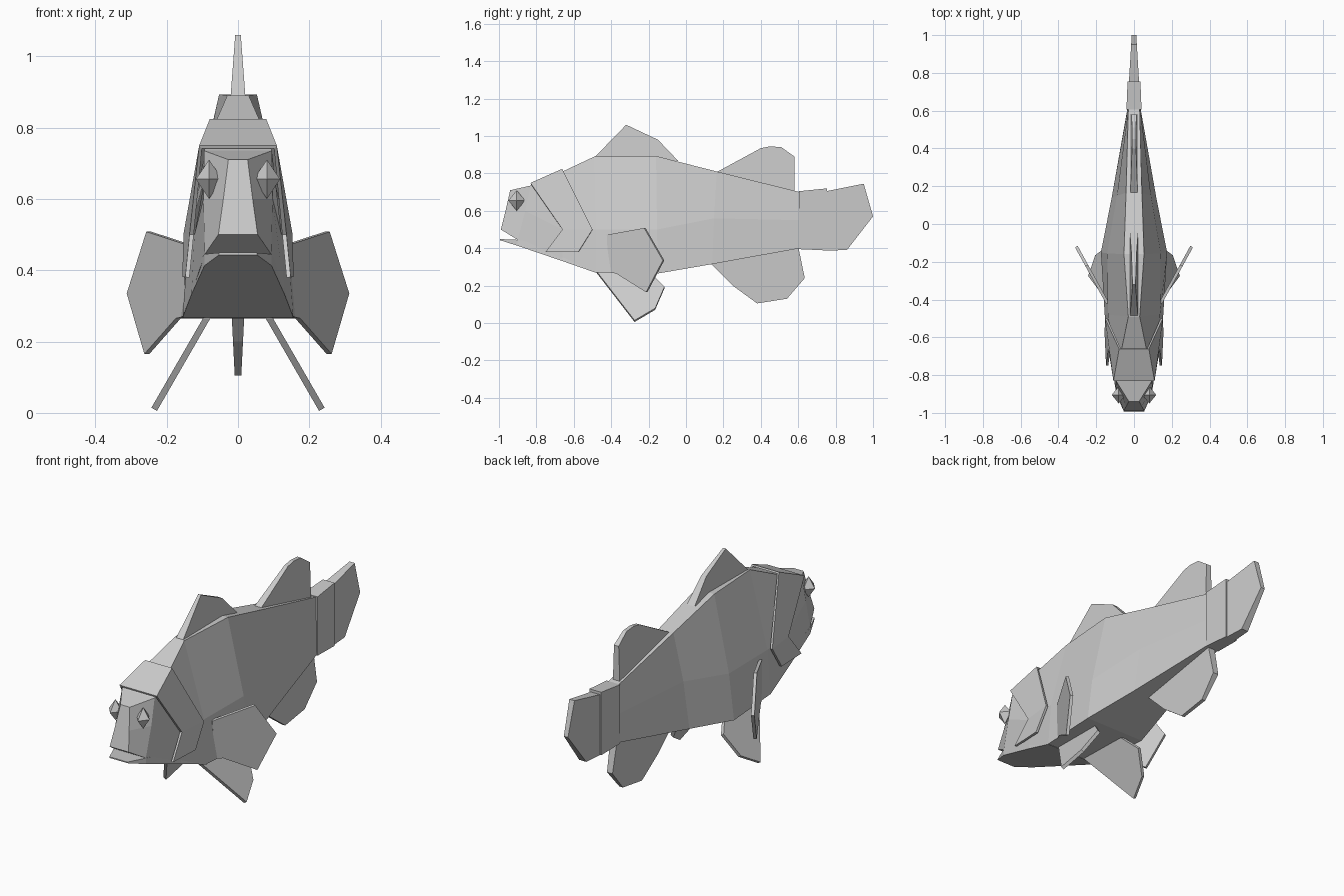
import bpy
import bmesh
from mathutils import Vector, Matrix

if "Cube" in bpy.data.objects:
    bpy.data.objects.remove(bpy.data.objects["Cube"], do_unlink=True)

# One plain colour
grey = bpy.data.materials.new("light_grey")
grey.use_nodes = True
colour = (0.6, 0.6, 0.6, 1)
grey.diffuse_color = colour
grey.node_tree.nodes["Principled BSDF"].inputs["Base Color"].default_value = colour


def finish(name, bm):
    bmesh.ops.recalc_face_normals(bm, faces=bm.faces)
    mesh = bpy.data.meshes.new(name)
    bm.to_mesh(mesh)
    bm.free()
    mesh.materials.append(grey)
    obj = bpy.data.objects.new(name, mesh)
    bpy.context.scene.collection.objects.link(obj)
    return obj


def loft(name, sections):
    """Skin mirrored sections; each is a list of (half width, y, z) from top to bottom."""
    bm = bmesh.new()
    rings = []
    for section in sections:
        left = [bm.verts.new(p) for p in section]
        right = [bm.verts.new((-x, y, z)) for x, y, z in reversed(section)]
        rings.append(left + right)
    count = len(rings[0])
    for a, b in zip(rings, rings[1:]):
        for i in range(count):
            j = (i + 1) % count
            bm.faces.new((a[i], a[j], b[j], b[i]))
    bm.faces.new(rings[0])
    bm.faces.new(rings[-1])
    return finish(name, bm)


def slab(name, front, back):
    """Solid plate between two matching outlines."""
    bm = bmesh.new()
    a = [bm.verts.new(p) for p in front]
    b = [bm.verts.new(p) for p in back]
    bm.faces.new(a)
    bm.faces.new(b)
    for i in range(len(a)):
        j = (i + 1) % len(a)
        bm.faces.new((a[i], a[j], b[j], b[i]))
    return finish(name, bm)


def centre_fin(name, outline, width):
    """Upright fin on the centre plane, width(y, z) gives its half thickness."""
    slab(name, [(width(y, z), y, z) for y, z in outline],
         [(-width(y, z), y, z) for y, z in outline])


def side_fin(name, outline, offset, normal, half):
    """Slanted fin on each side, offset(y, z) gives its distance from the centre."""
    push = Vector(normal).normalized() * half
    for side, sign in (("left", 1), ("right", -1)):
        mid = [Vector((offset(y, z), y, z)) for y, z in outline]
        flip = Matrix.Diagonal((sign, 1, 1))
        slab(f"{side}_{name}", [flip @ (p + push) for p in mid],
             [flip @ (p - push) for p in mid])


# Body, from snout to tail root: top edge, flank and belly edge of each section
loft("body", [
    [(.027, -.94, .71), (.041, -.965, .6), (.055, -.99, .5)],
    [(.095, -.83, .735), (.097, -.86, .6), (.093, -.9, .445)],
    [(.065, -.66, .81), (.122, -.66, .5), (.13, -.66, .335)],
    [(.03, -.49, .89), (.138, -.48, .5), (.155, -.48, .27)],
    [(.053, -.16, .893), (.142, -.155, .5), (.175, -.15, .265)],
    [(.042, .165, .81), (.09, .15, .56), (.118, .14, .315)],
    [(.03, .61, .7), (.033, .61, .55), (.035, .61, .4)],
])

# Lower jaw wedge
loft("lower_jaw", [
    [(.053, -.995, .449), (.053, -.995, .443)],
    [(.094, -.9, .445), (.094, -.9, .413)],
    [(.125, -.66, .4), (.131, -.66, .331)],
    [(.14, -.48, .35), (.155, -.48, .268)],
])

# Gill cover wrapping over the head
points = [(.105, -.83, .745), (.075, -.66, .82), (.147, -.5, .5),
          (.15, -.575, .38), (.142, -.75, .38), (.13, -.66, .5)]
bm = bmesh.new()
left = [bm.verts.new(p) for p in points]
right = [bm.verts.new((-x, y, z)) for x, y, z in points]
for v in (left, right):
    bm.faces.new((v[0], v[1], v[2], v[5]))
    bm.faces.new((v[5], v[2], v[3], v[4]))
bm.faces.new((left[0], left[1], right[1], right[0]))
cover = finish("gill_cover", bm)
solid = cover.modifiers.new("thickness", "SOLIDIFY")
solid.thickness = .012
solid.offset = 0

# Eyes
for side, sign in (("left", 1), ("right", -1)):
    bm = bmesh.new()
    bmesh.ops.create_uvsphere(bm, u_segments=4, v_segments=2, radius=1)
    bmesh.ops.scale(bm, vec=(.037, .045, .055), verts=bm.verts)
    bmesh.ops.translate(bm, vec=(sign * .081, -.905, .655), verts=bm.verts)
    finish(f"{side}_eye", bm)

# Tail root and tail fin
loft("tail_root", [
    [(.04, .605, .705), (.04, .605, .395)],
    [(.034, .755, .72), (.034, .755, .388)],
])
centre_fin("tail_fin",
           [(.75, .705), (.95, .745), (1, .57), (.86, .39), (.75, .388)],
           lambda y, z: .027 - (y - .75) * .06)

# Fins along the back and belly
centre_fin("front_dorsal_fin",
           [(-.49, .885), (-.32, 1.06), (-.15, .98), (-.04, .865)],
           lambda y, z: .022 - (z - .87) * .075)
centre_fin("rear_dorsal_fin",
           [(.16, .805), (.4, .935), (.45, .945), (.51, .94), (.58, .89), (.58, .7)],
           lambda y, z: .02 - max(z - .8, 0) * .07)
centre_fin("anal_fin",
           [(.13, .32), (.25, .2), (.38, .105), (.54, .13), (.635, .24), (.6, .41)],
           lambda y, z: .02 - max(.32 - z, 0) * .05)

# Paired fins
side_fin("pelvic_fin",
         [(-.48, .275), (-.275, .01), (-.165, .075), (-.115, .19), (-.2, .275)],
         lambda y, z: .085 + (.27 - z) * .577, (1, 0, .577), .009)
side_fin("pectoral_fin",
         [(-.42, .472), (-.22, .508), (-.12, .335), (-.21, .165), (-.37, .265), (-.41, .27)],
         lambda y, z: .14 + (y + .42) * .55, (1, -.55, 0), .008)
